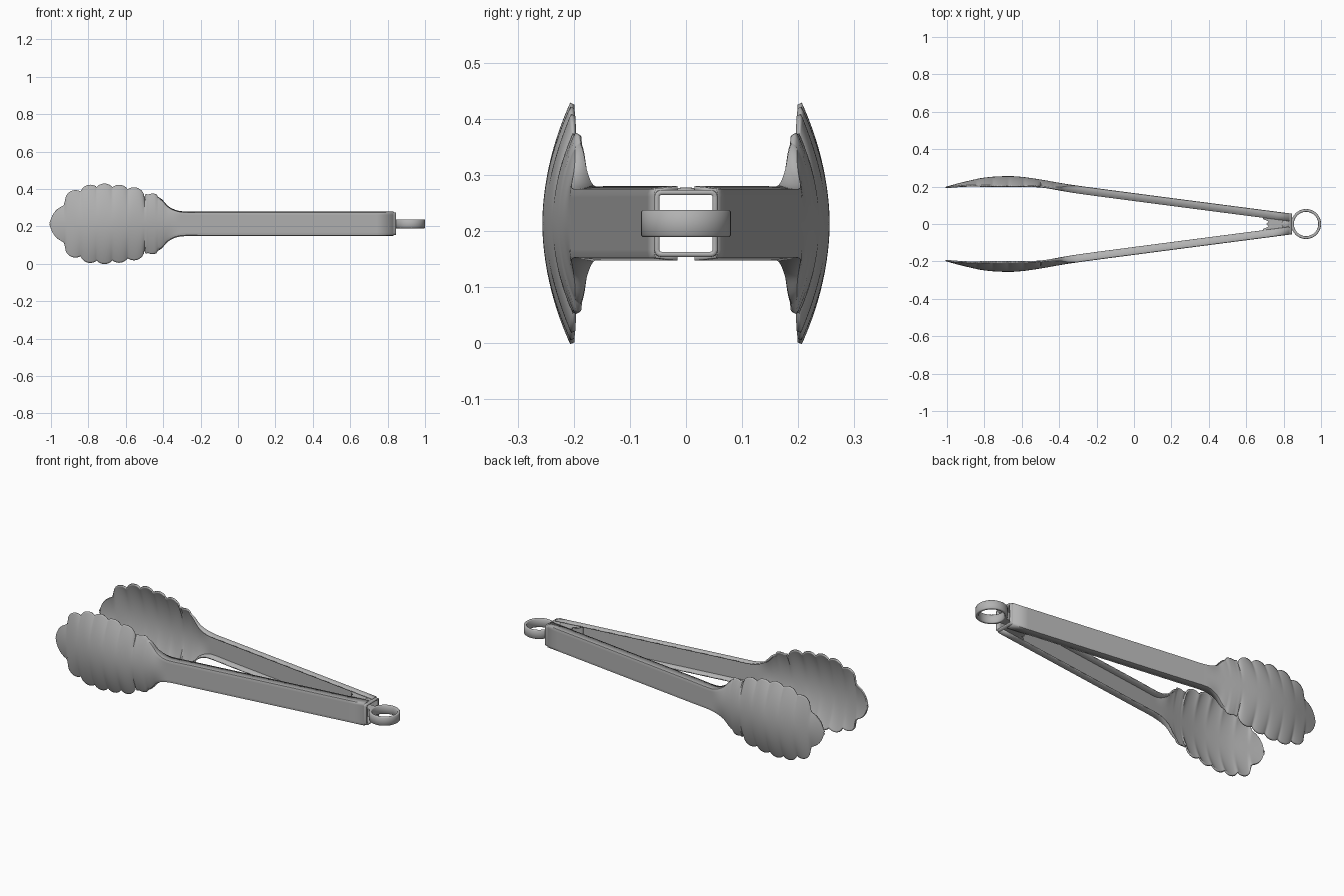
import bpy, bmesh, math

cube = bpy.data.objects.get("Cube")
if cube:
    bpy.data.objects.remove(cube, do_unlink=True)

MID = 0.2135      # height of the symmetry plane
HALF = 0.0585     # half height of the handles

steel = bpy.data.materials.new("brushed grey steel")
steel.use_nodes = True
grey = (0.45, 0.45, 0.45, 1)
steel.diffuse_color = grey
steel.node_tree.nodes["Principled BSDF"].inputs["Base Color"].default_value = grey


def finish(obj, angle=35):
    obj.data.materials.append(steel)
    bpy.ops.object.select_all(action='DESELECT')
    obj.select_set(True)
    bpy.context.view_layer.objects.active = obj
    bpy.ops.object.shade_smooth_by_angle(angle=math.radians(angle))
    return obj


def loft(name, rows, thickness, offset, closed=False):
    """Skin a list of point rows and give the sheet a thickness."""
    bm = bmesh.new()
    grid = [[bm.verts.new(p) for p in row] for row in rows]
    n = len(rows[0])
    for a, b in zip(grid, grid[1:]):
        for j in range(n if closed else n - 1):
            k = (j + 1) % n
            bm.faces.new((a[j], a[k], b[k], b[j]))
    mesh = bpy.data.meshes.new(name)
    bm.to_mesh(mesh)
    bm.free()
    obj = bpy.data.objects.new(name, mesh)
    bpy.context.collection.objects.link(obj)
    mod = obj.modifiers.new("thickness", 'SOLIDIFY')
    mod.thickness = thickness
    mod.offset = offset
    return finish(obj)


def curve(x, pts):
    """Smooth interpolation through a few (x, value) points."""
    if x <= pts[0][0]:
        return pts[0][1]
    for i in range(len(pts) - 1):
        (x0, v0), (x1, v1) = pts[i], pts[i + 1]
        if x <= x1:
            def slope(k):
                a, b = pts[max(k - 1, 0)], pts[min(k + 1, len(pts) - 1)]
                return (b[1] - a[1]) / (b[0] - a[0])
            d = x1 - x0
            t = (x - x0) / d
            return (v0 * (1 + 2 * t) * (1 - t) ** 2 + slope(i) * d * t * (1 - t) ** 2
                    + v1 * t * t * (3 - 2 * t) - slope(i + 1) * d * t * t * (1 - t))
    return pts[-1][1]


# Shape of one arm: scalloped scoop flowing into a channel handle
LOBES = [(-0.87, 0.178), (-0.79, 0.206), (-0.714, 0.212), (-0.636, 0.205),
         (-0.556, 0.192), (-0.46, 0.158)]
NECK = [(-0.50, 0.165), (-0.45, 0.148), (-0.415, 0.128), (-0.38, 0.09),
        (-0.337, 0.067), (-0.29, HALF), (-0.2, HALF), (0.9, HALF)]
BACK = [(-1, 0.193), (-0.9, 0.219), (-0.8, 0.24), (-0.68, 0.248), (-0.6, 0.244),
        (-0.5, 0.23), (-0.35, 0.204), (0, 0.157), (0.83, 0.049)]
DEPTH = [(-1, 0.001), (-0.9, 0.02), (-0.8, 0.041), (-0.68, 0.049), (-0.6, 0.046),
         (-0.5, 0.035), (-0.4, 0.033), (-0.3, 0.034), (0.83, 0.034)]


def half_height(x):
    if x > -0.44:
        return curve(x, NECK)
    best = 0.003
    if x < -0.8:
        best = max(best, math.sqrt(max(0, 0.01 - (x + 0.9) ** 2)))
    e = 1 - ((x + 0.69) / 0.28) ** 2
    if e > 0:
        best = max(best, 0.19 * math.sqrt(e))
    if x > -0.5:
        best = max(best, curve(x, NECK) - 0.006)
    for lx, top in LOBES:
        d = 0.05 ** 2 - (x - lx) ** 2
        if d > 0:
            best = max(best, top - 0.05 + math.sqrt(d))
    return best


xs = [-1 + 0.03 * (i / 12) ** 2 for i in range(12)]
xs += [-0.97 + 0.0067 * i for i in range(104)]
xs += [-0.25 + 0.09 * i for i in range(13)]
ts = [-1] + [-0.96 + 0.08 * i for i in range(25)] + [1]


def arm(name, side):
    rows = []
    for x in xs:
        h, back, depth = half_height(x), curve(x, BACK), curve(x, DEPTH)
        w = min(1, max(0, (x + 0.47) / 0.17))
        w = w * w * (3 - 2 * w)
        row = []
        for t in ts:
            drop = w * (abs(t) == 1) + (1 - w) * t * t
            row.append((x, side * (back - depth * drop), MID + h * t))
        rows.append(row if side < 0 else row[::-1])
    return loft(name, rows, 0.008, -1)


arm("front_arm", -1)
arm("back_arm", 1)

# Hollow hinge sleeve with a notched mouth and rounded corners
ring_pts = []
R = 0.012
for cy, cz, a0 in ((1, 1, 0), (-1, 1, 90), (-1, -1, 180), (1, -1, 270)):
    for k in range(5):
        a = math.radians(a0 + 22.5 * k)
        ring_pts.append((cy, R * math.cos(a), cz * (HALF + 0.001 - R) + R * math.sin(a)))
    if a0 in (0, 180):          # flat runs on the top and bottom plates
        for f in (0.7, 0.5, 0.25, 0, -0.25, -0.5, -0.7):
            ring_pts.append((cy * f, 0, cz * (HALF + 0.001)))


def sleeve_row(s):
    row = []
    half = 0.065 + (0.056 - 0.065) * s
    for cy, dy, z in ring_pts:
        y = cy * (half - R) + dy
        notch = 0.03 if 0.008 < abs(y) < 0.02 else (0.018 if abs(y) < 0.008 else 0)
        x0 = 0.69 + notch
        row.append((x0 + (0.845 - x0) * s, y, MID + z))
    return row


loft("hinge_sleeve", [sleeve_row(s / 6) for s in range(7)], 0.009, -1, closed=True)

# Hanging ring, lathed from a flat band section
band = [(0.080, -0.021), (0.080, 0.021), (0.077, 0.024), (0.068, 0.024),
        (0.065, 0.021), (0.065, -0.021), (0.068, -0.024), (0.077, -0.024)]
bm = bmesh.new()
SEG = 56
loops = []
for i in range(SEG):
    a = math.tau * i / SEG
    loops.append([bm.verts.new((0.92 + r * math.cos(a), r * math.sin(a), MID + z))
                  for r, z in band])
for i in range(SEG):
    a, b = loops[i], loops[(i + 1) % SEG]
    for j in range(len(band)):
        k = (j + 1) % len(band)
        bm.faces.new((a[j], b[j], b[k], a[k]))
bmesh.ops.recalc_face_normals(bm, faces=bm.faces)
mesh = bpy.data.meshes.new("hanging_ring")
bm.to_mesh(mesh)
bm.free()
ring = bpy.data.objects.new("hanging_ring", mesh)
bpy.context.collection.objects.link(ring)
finish(ring, 50)

# Locking tongue joining the ring to the sleeve
bpy.ops.mesh.primitive_cube_add(size=1, location=(0.80, 0, MID))
tongue = bpy.context.object
tongue.name = "locking_tongue"
tongue.scale = (0.09, 0.05, 0.044)
finish(tongue)

# Rivet head on the top plate
bpy.ops.mesh.primitive_uv_sphere_add(segments=24, ring_count=12, radius=1,
                                     location=(0.81, 0, MID + HALF))
rivet = bpy.context.object
rivet.name = "rivet_head"
rivet.scale = (0.02, 0.02, 0.006)
finish(rivet)
